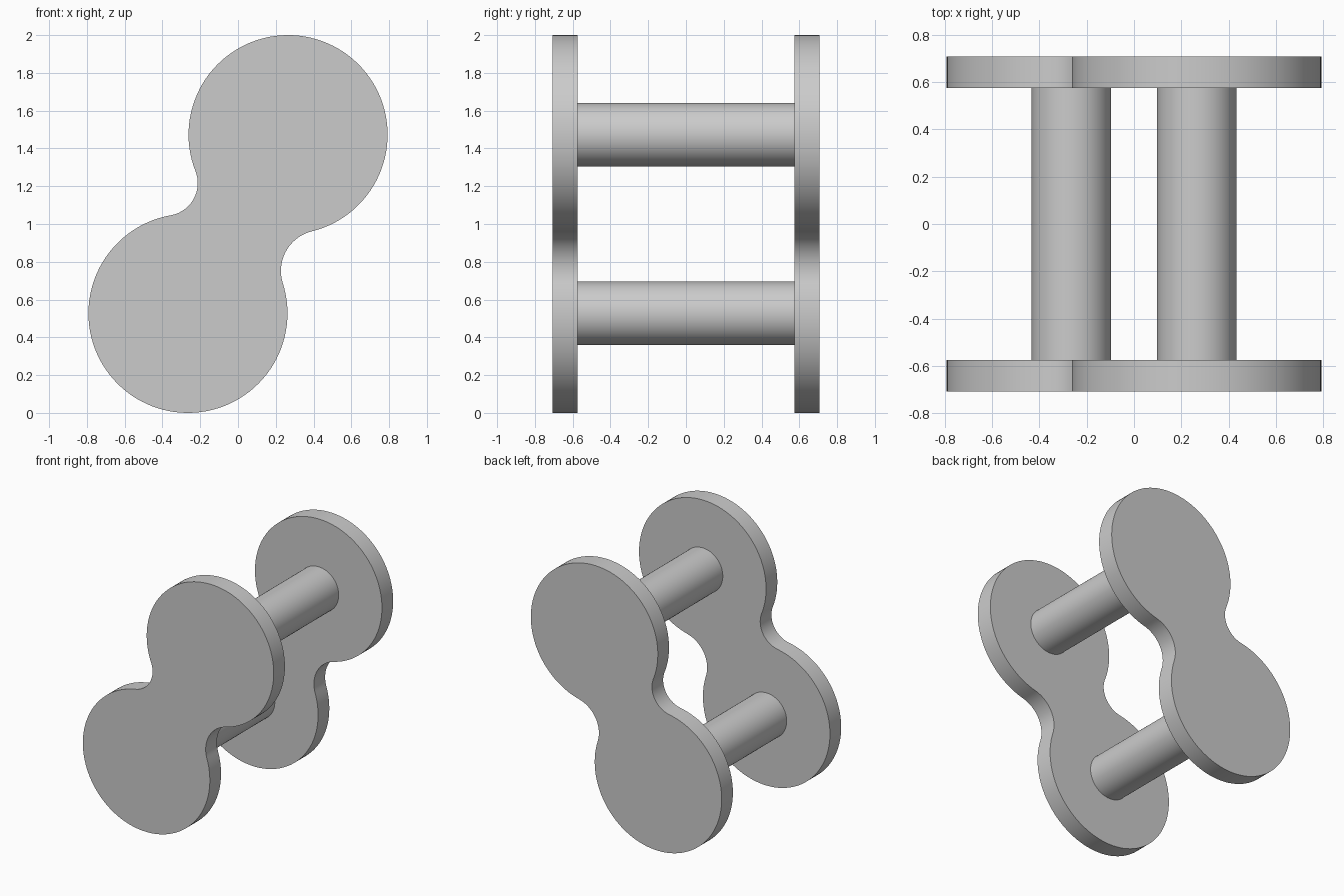
import bpy, bmesh, math
from mathutils import Vector

if "Cube" in bpy.data.objects:
    bpy.data.objects.remove(bpy.data.objects["Cube"], do_unlink=True)

# One plain grey for every part
grey = bpy.data.materials.new("light_grey")
grey.use_nodes = True
colour = (0.6, 0.6, 0.6, 1)
grey.diffuse_color = colour
grey.node_tree.nodes["Principled BSDF"].inputs["Base Color"].default_value = colour

LOBE_R, PIN_R = 0.527, 0.168
INNER_Y, OUTER_Y = 0.575, 0.708
UPPER, LOWER = Vector((0.265, 1.473)), Vector((-0.265, 0.527))
MIDDLE = (UPPER + LOWER) / 2
ACROSS = Vector((LOWER.y - UPPER.y, UPPER.x - LOWER.x)).normalized()


def finish(obj):
    obj.data.materials.append(grey)
    bpy.ops.object.select_all(action='DESELECT')
    obj.select_set(True)
    bpy.context.view_layer.objects.active = obj
    bpy.ops.object.shade_smooth_by_angle(angle=math.radians(30))


def fillet_centre(radius, side):
    half = (UPPER - MIDDLE).length
    return MIDDLE + side * ACROSS * math.sqrt((LOBE_R + radius) ** 2 - half ** 2)


def arc(centre, radius, toward_start, toward_end, turn, steps):
    """Points on a circle; turn is 1 for counter-clockwise, -1 for clockwise."""
    a, b = (math.atan2(p.y - centre.y, p.x - centre.x) for p in (toward_start, toward_end))
    sweep = turn * ((turn * (b - a)) % math.tau)
    return [centre + radius * Vector((math.cos(a + sweep * i / steps),
                                      math.sin(a + sweep * i / steps)))
            for i in range(steps)]


# Two round lobes joined by a waist with a tighter fillet on one side
LEFT_R, RIGHT_R = 0.173, 0.216
waist_a, waist_b = fillet_centre(LEFT_R, 1), fillet_centre(RIGHT_R, -1)
outline = (arc(UPPER, LOBE_R, waist_b, waist_a, 1, 80)
           + arc(waist_a, LEFT_R, UPPER, LOWER, -1, 24)
           + arc(LOWER, LOBE_R, waist_a, waist_b, 1, 80)
           + arc(waist_b, RIGHT_R, LOWER, UPPER, -1, 24))


def link_plate(name, y_front, thickness):
    bm = bmesh.new()
    face = bm.faces.new([bm.verts.new((p.x, y_front, p.y)) for p in outline])
    moved = bmesh.ops.extrude_face_region(bm, geom=[face], use_keep_orig=True)["geom"]
    bmesh.ops.translate(bm, vec=(0, thickness, 0),
                        verts=[g for g in moved if isinstance(g, bmesh.types.BMVert)])
    bmesh.ops.recalc_face_normals(bm, faces=bm.faces[:])
    mesh = bpy.data.meshes.new(name)
    bm.to_mesh(mesh)
    bm.free()
    obj = bpy.data.objects.new(name, mesh)
    bpy.context.collection.objects.link(obj)
    finish(obj)


link_plate("front_link_plate", -OUTER_Y, OUTER_Y - INNER_Y)
link_plate("back_link_plate", INNER_Y, OUTER_Y - INNER_Y)

# Pins spanning the gap between the plates
for name, centre in (("upper_pin", UPPER), ("lower_pin", LOWER)):
    bpy.ops.mesh.primitive_cylinder_add(vertices=64, radius=PIN_R, depth=2 * INNER_Y,
                                        location=(centre.x, 0, centre.y),
                                        rotation=(math.pi / 2, 0, 0))
    pin = bpy.context.object
    pin.name = name
    finish(pin)
